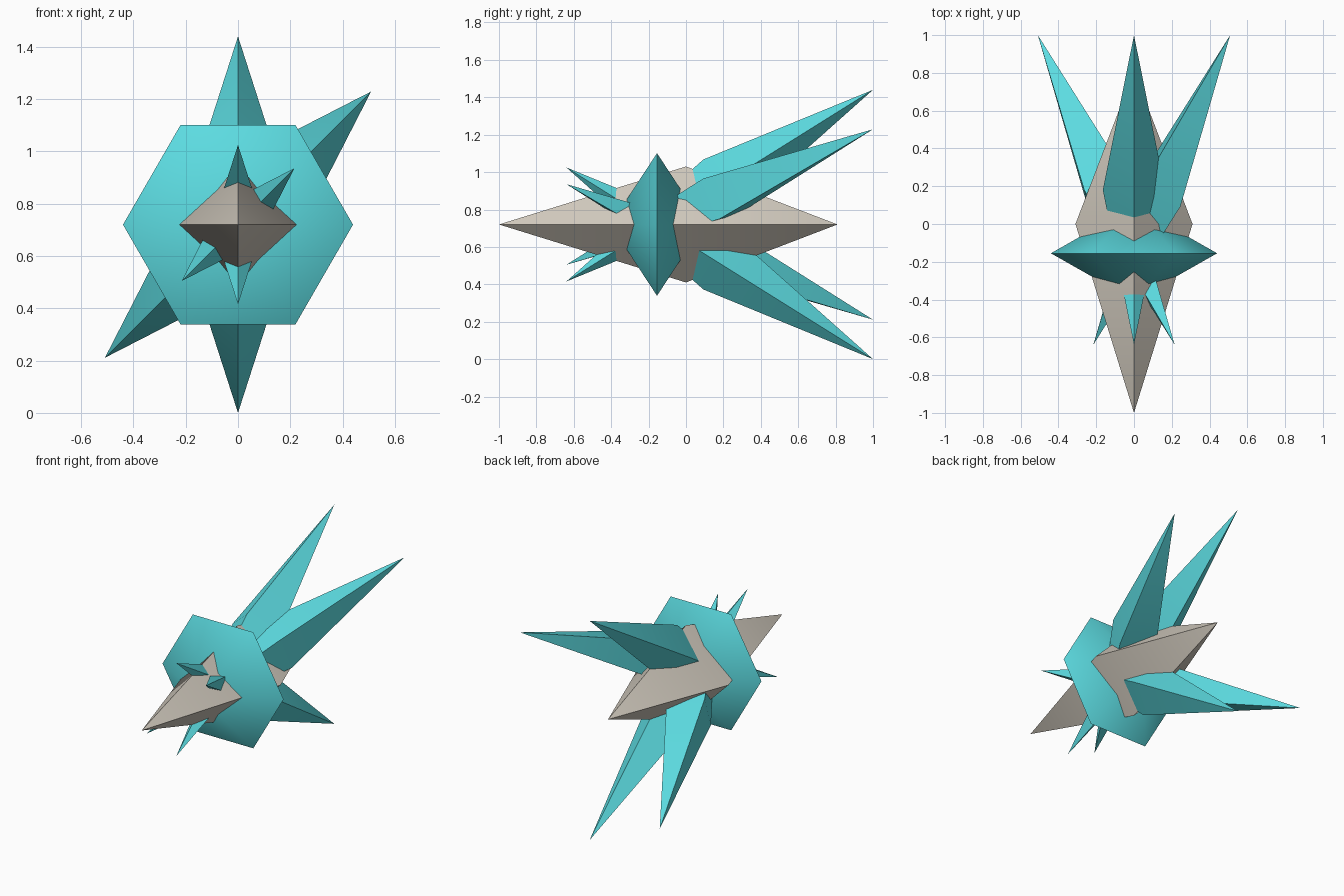
import bpy
import bmesh
import math
from mathutils import Vector

cube = bpy.data.objects.get("Cube")
if cube:
    bpy.data.objects.remove(cube, do_unlink=True)

MID = 0.72  # height of the long axis


def material(name, rgb):
    mat = bpy.data.materials.new(name)
    mat.use_nodes = True
    mat.diffuse_color = (*rgb, 1)
    mat.node_tree.nodes["Principled BSDF"].inputs["Base Color"].default_value = (*rgb, 1)
    return mat


def spindle(name, front, back, ring_pos, radius, outward, sides, mat):
    """Two pyramids joined base to base; one ring corner points to outward."""
    front, back, outward = Vector(front), Vector(back), Vector(outward)
    axis = (back - front).normalized()
    side = axis.cross(outward).normalized()
    up = side.cross(axis)
    centre = front.lerp(back, ring_pos)
    bm = bmesh.new()
    tips = [bm.verts.new(front), bm.verts.new(back)]
    ring = []
    for i in range(sides):
        a = math.tau * i / sides
        ring.append(bm.verts.new(centre + radius * (math.cos(a) * up + math.sin(a) * side)))
    for i in range(sides):
        for tip in tips:
            bm.faces.new((ring[i], ring[(i + 1) % sides], tip))
    bmesh.ops.recalc_face_normals(bm, faces=bm.faces)
    mesh = bpy.data.meshes.new(name)
    bm.to_mesh(mesh)
    bm.free()
    mesh.materials.append(mat)
    obj = bpy.data.objects.new(name, mesh)
    bpy.context.collection.objects.link(obj)
    bpy.ops.object.select_all(action="DESELECT")
    obj.select_set(True)
    bpy.context.view_layer.objects.active = obj
    bpy.ops.object.shade_smooth_by_angle(angle=math.radians(40))


stone = material("warm grey", (0.66, 0.61, 0.53))
crystal = material("turquoise", (0.107, 0.71, 0.75))

# Long diamond body along the y axis
spindle("body", (0, -1, MID), (0, 0.81, MID), 1 / 1.81, 0.31, (0, 0, 1), 4, stone)

# Hexagonal collar with a sharp rim
spindle("collar", (0, -0.405, MID), (0, 0.095, MID), 0.5, 0.44, (1, 0, 0), 6, crystal)

# Slanted spikes that pass through the body and splay out at the back
for name, degrees in (("top_spike", 90), ("upper_left_spike", 45),
                      ("lower_right_spike", 225), ("bottom_spike", 270)):
    a = math.radians(degrees)
    radial = Vector((math.cos(a), 0, math.sin(a)))
    base = Vector((0, 0, MID))
    spindle(name, base - radial * 0.305 + Vector((0, -0.64, 0)),
            base + radial * 0.72 + Vector((0, 1, 0)), 0.5, 0.165, radial, 4, crystal)
